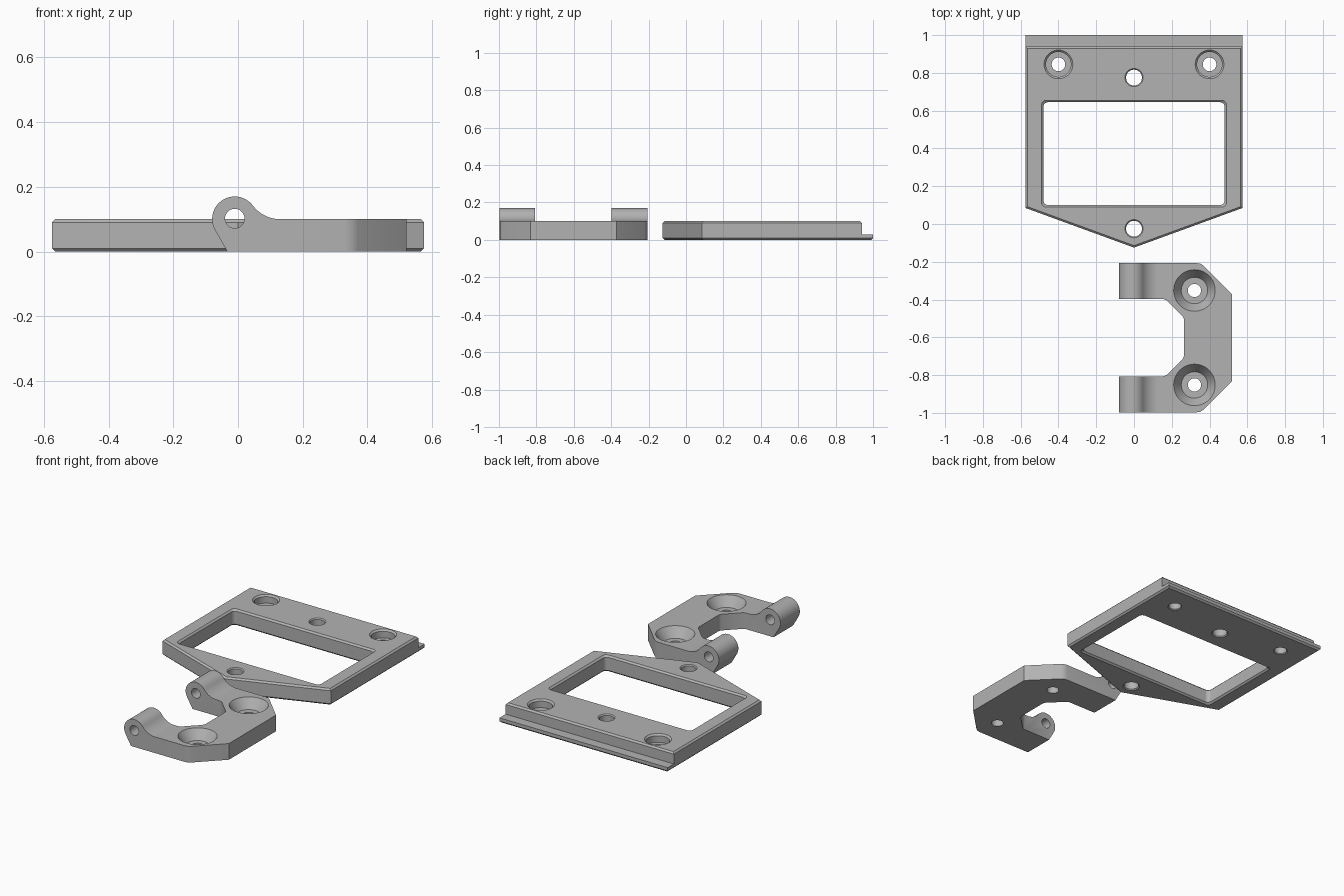
import bpy, bmesh
from math import sin, cos, pi, radians

if "Cube" in bpy.data.objects:
    bpy.data.objects.remove(bpy.data.objects["Cube"])

grey = bpy.data.materials.new("grey plastic")
grey.use_nodes = True
grey.diffuse_color = (0.45, 0.45, 0.45, 1)
grey.node_tree.nodes["Principled BSDF"].inputs["Base Color"].default_value = grey.diffuse_color


def arc(cx, cy, r, a, b, n):
    """Points along an arc, angles in degrees."""
    return [(cx + r * cos(radians(a + (b - a) * i / n)),
             cy + r * sin(radians(a + (b - a) * i / n))) for i in range(n + 1)]


def circle(cx, cy, r):
    return arc(cx, cy, r, 0, 360, 48)[:-1]


def stack(name, rings, axis="z", chamfer=0):
    """Closed solid through (outline, height) rings, stacked along z or y."""
    bm = bmesh.new()
    loops = []
    for outline, h in rings:
        loops.append([bm.verts.new((u, v, h) if axis == "z" else (u, h, v)) for u, v in outline])
    n = len(loops[0])
    for low, high in zip(loops, loops[1:]):
        for i in range(n):
            j = (i + 1) % n
            bm.faces.new((low[i], low[j], high[j], high[i]))
    bm.faces.new(loops[0])
    bm.faces.new(loops[-1])
    bmesh.ops.recalc_face_normals(bm, faces=bm.faces)
    if chamfer:
        flat = [e for e in bm.edges if abs(e.verts[0].co.z - e.verts[1].co.z) < 1e-5]
        bmesh.ops.bevel(bm, geom=flat, offset=chamfer, segments=1, affect="EDGES")
    mesh = bpy.data.meshes.new(name)
    bm.to_mesh(mesh)
    bm.free()
    mesh.materials.append(grey)
    obj = bpy.data.objects.new(name, mesh)
    bpy.context.collection.objects.link(obj)
    return obj


def combine(obj, cutter, operation="DIFFERENCE"):
    """Apply a boolean, then remove the cutter."""
    bpy.context.view_layer.objects.active = obj
    mod = obj.modifiers.new("cut", "BOOLEAN")
    mod.operation, mod.solver, mod.object = operation, "EXACT", cutter
    bpy.ops.object.modifier_apply(modifier=mod.name)
    bpy.data.objects.remove(cutter)


def bore(obj, x, y, steps):
    """Cut a turned hole given (radius, height) steps."""
    combine(obj, stack("bore", [(circle(x, y, r), z) for r, z in steps]))


def smooth(obj):
    bpy.ops.object.select_all(action="DESELECT")
    obj.select_set(True)
    bpy.context.view_layer.objects.active = obj
    bpy.ops.object.shade_smooth_by_angle(angle=radians(30))


def rounded_window(grow):
    """Rounded rectangle of the frame opening, grown outwards."""
    hx, y0, y1, r = 0.48 + grow, 0.1 - grow, 0.645 + grow, 0.025
    corners = [(hx - r, y1 - r), (r - hx, y1 - r), (r - hx, y0 + r), (hx - r, y0 + r)]
    return [p for i, (x, y) in enumerate(corners) for p in arc(x, y, r, 90 * i, 90 * i + 90, 6)]


# Frame plate with chamfered rims
TOP = 0.1
W = 0.575
plate = stack("frame_plate", [([(-W, 1), (-W, 0.085), (0, -0.125), (W, 0.085), (W, 1)], z)
                              for z in (0, TOP)], chamfer=0.01)

# Step that leaves a thin lip along the back edge
step = [(0.94, 0.03), (1.1, 0.03), (1.1, 0.15), (0.88, 0.15), (0.94, 0.09)]
cutter = stack("step", [([(x, y) for x, y in [(-1, 0), (1, 0), (1, 1), (-1, 1)]], 0), ([(-1, 0), (1, 0), (1, 1), (-1, 1)], 1)])
bpy.data.objects.remove(cutter)
cutter = stack("step", [(step, -1), (step, 1)])
for v in cutter.data.vertices:
    y, z, x = v.co
    v.co = (x, y, z)
combine(plate, cutter)

# Rectangular opening, eased at both rims
combine(plate, stack("window", [(rounded_window(g), z) for g, z in
                                ((0.02, -0.01), (0, 0.01), (0, 0.09), (0.02, 0.11))]))

# Plain holes on the centre line and counterbored screw holes
for y in (0.775, -0.025):
    bore(plate, 0, y, [(0.058, -0.01), (0.042, 0.006), (0.042, 0.094), (0.058, 0.11)])
for x in (-0.4, 0.4):
    bore(plate, x, 0.845, [(0.05, -0.01), (0.036, 0.005), (0.036, 0.05),
                           (0.066, 0.05), (0.066, 0.09), (0.086, 0.11)])
smooth(plate)

# Hinge bracket: C-shaped outline, mirrored about its middle
MID = -0.602
half = [(0.265, -0.505), (0.258, -0.49), (0.172, -0.404), (0.155, -0.397),
        (-0.2, -0.397), (-0.2, -0.207), (0.33, -0.207), (0.352, -0.21),
        (0.37, -0.222), (0.52, -0.372)]
outline = half + [(x, 2 * MID - y) for x, y in reversed(half)]
bracket = stack("hinge_bracket", [(outline, -0.1), (outline, 0.3)])

# Side profile with the round knuckle blending into the flat body
side = [(-0.033, 0), (0.7, 0), (0.7, TOP)]
side += arc(0.13, 0.205, 0.105, 270, 216.87, 10)
side += arc(-0.01, TOP, 0.07, 36.87, 210, 28)[1:]
combine(bracket, stack("side_profile", [(side, -1.3), (side, 0)], axis="y"), "INTERSECT")

# Hinge pin hole and countersunk screw holes
pin = circle(-0.01, 0.102, 0.03)
combine(bracket, stack("pin", [(pin, -1.3), (pin, 0)], axis="y"))
for y in (MID - 0.25, MID + 0.25):
    bore(bracket, 0.32, y, [(0.035, -0.05), (0.035, 0.04), (0.07, 0.04), (0.11, TOP), (0.1167, 0.11)])
smooth(bracket)
